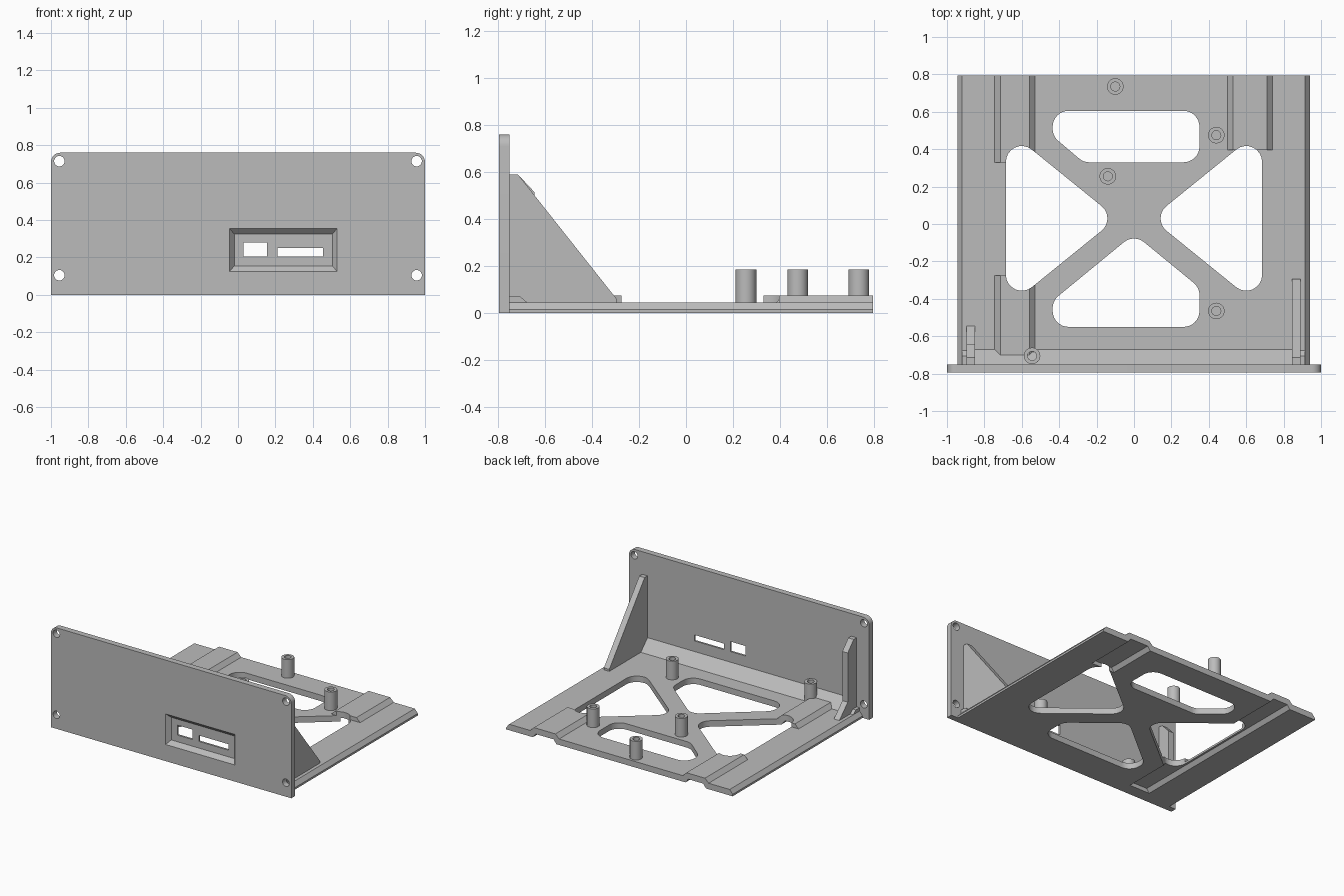
import bpy, bmesh, math
from mathutils import Vector

if "Cube" in bpy.data.objects:
    bpy.data.objects.remove(bpy.data.objects["Cube"], do_unlink=True)

grey = bpy.data.materials.new("plain_grey")
grey.use_nodes = True
grey.diffuse_color = (0.5, 0.5, 0.5, 1)
grey.node_tree.nodes["Principled BSDF"].inputs["Base Color"].default_value = (0.5, 0.5, 0.5, 1)

# Where a 2D profile point lands when extruded along each axis
PLACE = {
    "x": lambda p, d: (d, p[0], p[1]),
    "y": lambda p, d: (p[0], d, p[1]),
    "z": lambda p, d: (p[0], p[1], d),
}


def loft(name, pts_a, a, pts_b, b, axis):
    """Solid between two matching outlines at depths a and b."""
    bm = bmesh.new()
    lo = [bm.verts.new(PLACE[axis](p, a)) for p in pts_a]
    hi = [bm.verts.new(PLACE[axis](p, b)) for p in pts_b]
    bm.faces.new(lo)
    bm.faces.new(hi)
    n = len(lo)
    for i in range(n):
        j = (i + 1) % n
        bm.faces.new((lo[i], lo[j], hi[j], hi[i]))
    bmesh.ops.recalc_face_normals(bm, faces=bm.faces)
    mesh = bpy.data.meshes.new(name)
    bm.to_mesh(mesh)
    bm.free()
    mesh.materials.append(grey)
    ob = bpy.data.objects.new(name, mesh)
    bpy.context.collection.objects.link(ob)
    return ob


def prism(name, pts, axis, a, b):
    return loft(name, pts, a, pts, b, axis)


def rect(x0, x1, y0, y1):
    return [(x0, y0), (x1, y0), (x1, y1), (x0, y1)]


def circle(cx, cy, r, n=32):
    return [(cx + r * math.cos(math.tau * i / n), cy + r * math.sin(math.tau * i / n))
            for i in range(n)]


def rounded(pts, radii, steps=8):
    """Polygon with a fillet arc at each corner."""
    out = []
    for i, p in enumerate(pts):
        r = radii[i] if isinstance(radii, (list, tuple)) else radii
        p = Vector(p)
        if not r:
            out.append(p)
            continue
        u = (Vector(pts[i - 1]) - p).normalized()
        v = (Vector(pts[(i + 1) % len(pts)]) - p).normalized()
        half = u.angle(v) / 2
        c = p + (u + v).normalized() * (r / math.sin(half))
        s = p + u * (r / math.tan(half)) - c
        e = p + v * (r / math.tan(half)) - c
        ang = s.angle(e)
        for k in range(steps + 1):
            t = k / steps
            out.append(c + (s * math.sin((1 - t) * ang) + e * math.sin(t * ang)) / math.sin(ang))
    return out


def combine(ob, others, operation):
    """Apply a boolean with each helper, then drop the helper."""
    bpy.context.view_layer.objects.active = ob
    for other in others:
        other.hide_render = True
        mod = ob.modifiers.new("bool", "BOOLEAN")
        mod.operation = operation
        mod.solver = "EXACT"
        mod.object = other
        bpy.ops.object.modifier_apply(modifier=mod.name)
        bpy.data.objects.remove(other, do_unlink=True)


def mirror(pts):
    return [(-x, y) for x, y in pts]


BACK, INNER, FRONT = 0.795, -0.75, -0.795
TOP, RAISED = 0.045, 0.075

# Base plate with chamfered long edges
base = prism("base_plate", [(-0.945, 0), (0.94, 0), (0.94, 0.015), (0.915, TOP),
                            (-0.92, TOP), (-0.945, 0.015)], "y", INNER, BACK)


# Raised ribs with sloping sides
def rib(x0, x1, y0, y1):
    return prism("rib", [(x0, 0.02), (x1, 0.02), (x1, TOP), (x1 - 0.03, RAISED),
                         (x0 + 0.03, RAISED), (x0, TOP)], "y", y0, y1)


combine(base, [rib(-0.745, -0.53, 0.33, BACK), rib(-0.745, -0.53, -0.72, -0.275),
               rib(0.5, 0.74, 0.395, BACK)], "UNION")


# Channels under the ribs
def channel(x0, x1, y0):
    return prism("channel", [(x0, -0.01), (x1, -0.01), (x1 - 0.03, 0.03), (x0 + 0.03, 0.03)],
                 "y", y0, 0.9)


# Rounded lightening openings
side = [(-0.092, 0.03), (-0.685, 0.51), (-0.685, -0.45)]
front = [(0, -0.053), (-0.435, -0.41), (-0.435, -0.55), (0.35, -0.55), (0.35, -0.34)]
back = [(-0.435, 0.605), (0.35, 0.605), (0.35, 0.33), (-0.27, 0.33), (-0.435, 0.47)]
openings = [prism("opening", rounded(p, 0.085), "z", -0.1, 0.2)
            for p in (side, mirror(side), front, back)]
combine(base, [channel(-0.73, -0.545, -0.7), channel(0.515, 0.725, 0.41)] + openings,
        "DIFFERENCE")

# Front panel with rounded top corners
panel = prism("front_panel", rounded(rect(-1, 1, 0, 0.76), [0, 0, 0.05, 0.05]),
              "y", FRONT, INNER)
cuts = [prism("screw_hole", circle(x, z, 0.028), "y", -0.9, -0.7)
        for x in (-0.955, 0.955) for z in (0.105, 0.715)]
# Bevelled recess and the two port windows
cuts.append(loft("recess", rect(-0.045, 0.53, 0.125, 0.355), FRONT - 0.0001,
                 rect(-0.02, 0.505, 0.155, 0.325), -0.765, "y"))
cuts += [prism("port", r, "y", -0.9, -0.7)
         for r in (rect(0.03, 0.155, 0.205, 0.28), rect(0.21, 0.455, 0.205, 0.25))]
combine(panel, cuts, "DIFFERENCE")

# Sloping fillet strip between panel and base, with low ends
prism("fillet_strip", [(INNER, 0.03), (INNER, 0.125), (-0.67, TOP), (-0.67, 0.03)],
      "x", -0.87, 0.87)
for name, x0, x1 in (("right_strip_end", -0.92, -0.87), ("left_strip_end", 0.87, 0.915)):
    prism(name, [(INNER, 0.03), (INNER, 0.07), (-0.705, 0.07), (-0.675, TOP), (-0.675, 0.03)],
          "x", x0, x1)

# Braces behind the panel
prism("left_brace", [(INNER, 0.03), (INNER, 0.59), (-0.715, 0.59), (-0.295, 0.06),
                     (-0.295, 0.03)], "x", 0.845, 0.89)
prism("right_brace", [(INNER, 0.03), (INNER, 0.59), (-0.715, 0.59), (-0.645, 0.515),
                      (-0.645, 0.145), (-0.545, TOP), (-0.545, 0.03)], "x", -0.895, -0.85)

# Hollow standoff posts
for i, (x, y) in enumerate([(-0.1, 0.735), (0.44, 0.475), (-0.14, 0.255),
                            (0.44, -0.465), (-0.545, -0.705)]):
    post = prism(f"standoff_{i + 1}", circle(x, y, 0.044), "z", 0.035, 0.185)
    combine(post, [prism("bore", circle(x, y, 0.024), "z", 0.06, 0.3)], "DIFFERENCE")

# Smooth curved walls, keep hard edges
bpy.ops.object.select_all(action="DESELECT")
for ob in bpy.context.collection.objects:
    if ob.type == "MESH" and ob.data.materials and ob.data.materials[0] == grey:
        ob.select_set(True)
        bpy.context.view_layer.objects.active = ob
bpy.ops.object.shade_smooth_by_angle(angle=math.radians(30))
